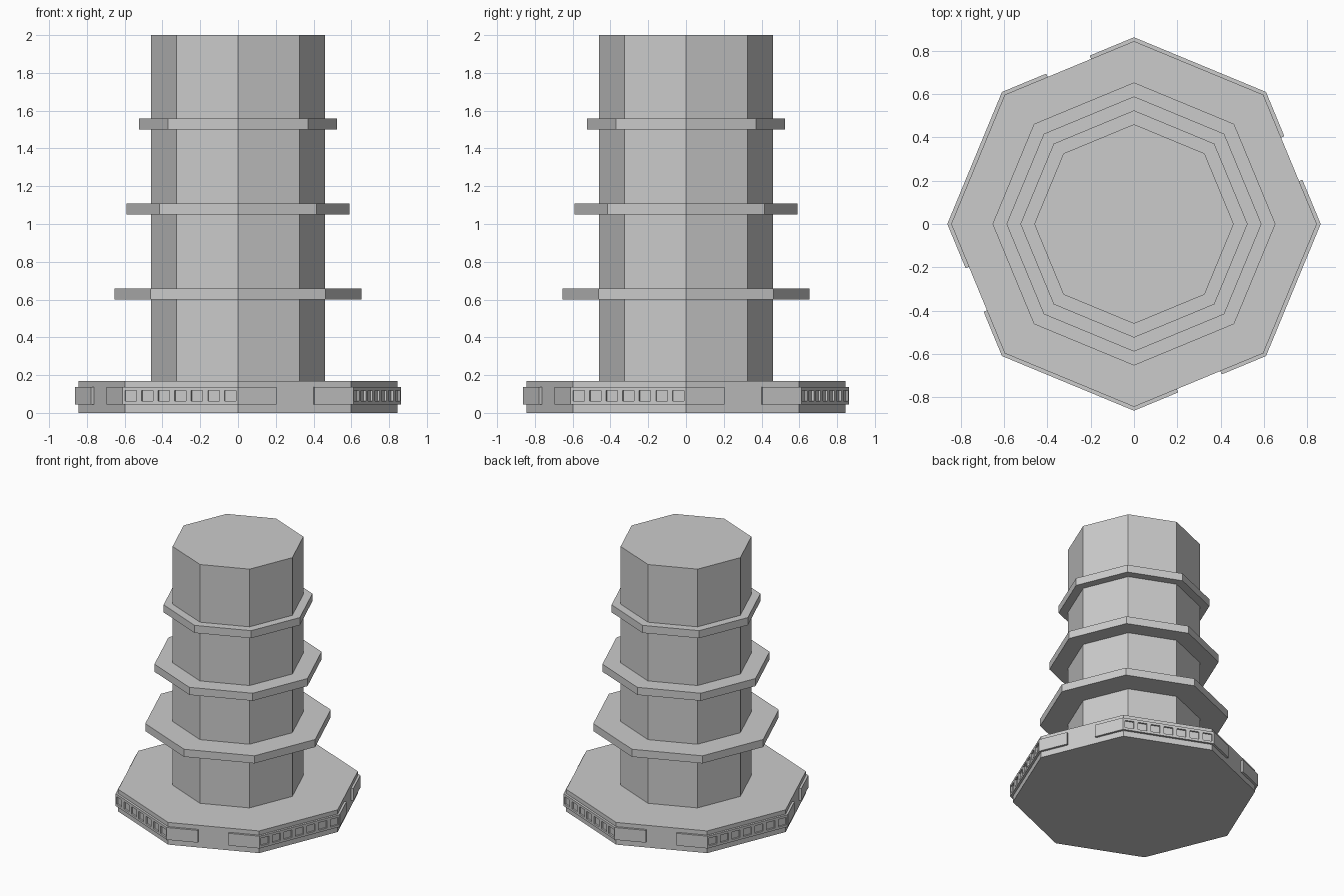
import bpy, bmesh
from math import cos, sin, radians
from mathutils import Vector

if "Cube" in bpy.data.objects:
    bpy.data.objects.remove(bpy.data.objects["Cube"])


def polar(r, deg):
    return Vector((r * cos(radians(deg)), r * sin(radians(deg))))


def add_prism(bm, pts, z0, z1):
    """Extrude a counter-clockwise outline from z0 up to z1."""
    lo = [bm.verts.new((p.x, p.y, z0)) for p in pts]
    hi = [bm.verts.new((p.x, p.y, z1)) for p in pts]
    bm.faces.new(lo[::-1])
    bm.faces.new(hi)
    n = len(pts)
    for i in range(n):
        j = (i + 1) % n
        bm.faces.new((lo[i], lo[j], hi[j], hi[i]))


def make_object(name, prisms):
    bm = bmesh.new()
    for pts, z0, z1 in prisms:
        add_prism(bm, pts, z0, z1)
    bmesh.ops.recalc_face_normals(bm, faces=bm.faces)
    mesh = bpy.data.meshes.new(name)
    bm.to_mesh(mesh)
    bm.free()
    ob = bpy.data.objects.new(name, mesh)
    bpy.context.collection.objects.link(ob)
    return ob


def octagon(r):
    return [polar(r, 45 * i) for i in range(8)]


# Base, column and the three ledges that shrink upwards
make_object("base", [(octagon(0.845), 0, 0.17)])
make_object("column", [(octagon(0.461), 0.1, 2.0)])
for i in range(3):
    z = 0.60 + 0.45 * i
    make_object(f"ledge_{i + 1}", [(octagon(0.654 - 0.0645 * i), z, z + 0.058)])

# Bent panels: one full side plus a third of each neighbouring side
R, THICK = 0.863, 0.024
for k in range(4):
    a = 67.5 + 90 * k
    c = [polar(R, a + d) for d in (-67.5, -22.5, 22.5, 67.5)]
    start, end = c[1].lerp(c[0], 0.335), c[2].lerp(c[3], 0.335)
    inner = R - THICK / cos(radians(22.5))
    outline = [start, c[1], c[2], end,
               end - polar(THICK, a + 45), polar(inner, a + 22.5),
               polar(inner, a - 22.5), start - polar(THICK, a - 45)]
    panel = make_object(f"panel_{k + 1}", [(outline, 0.044, 0.138)])

    # Seven shallow window recesses on the full side
    out, side = polar(1, a), polar(1, a + 90)
    face = R * cos(radians(22.5))
    cuts = []
    for w in range(7):
        m = (w - 3) * 0.095
        box = [out * (face + d) + side * (m + s) for d, s in
               ((-0.012, -0.033), (0.02, -0.033), (0.02, 0.033), (-0.012, 0.033))]
        cuts.append((box, 0.062, 0.119))
    cutter = make_object("window_cutter", cuts)
    cutter.hide_render = True
    mod = panel.modifiers.new("windows", 'BOOLEAN')
    mod.operation = 'DIFFERENCE'
    mod.solver = 'EXACT'
    mod.object = cutter
    bpy.context.view_layer.objects.active = panel
    bpy.ops.object.modifier_apply(modifier=mod.name)
    bpy.data.objects.remove(cutter)
